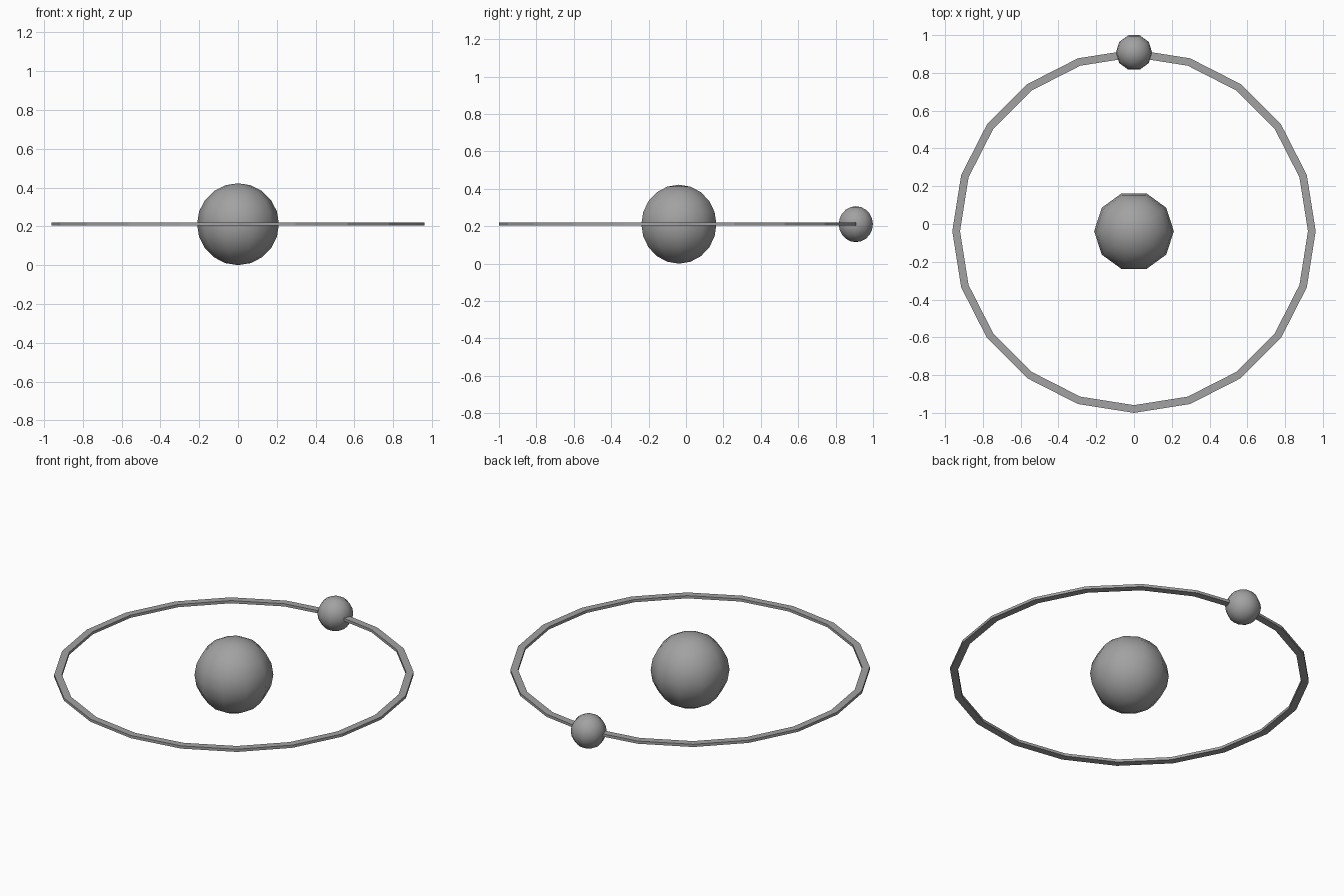
import bpy, bmesh
from math import sin, cos, pi, radians
from mathutils import Vector

cube = bpy.data.objects.get("Cube")
if cube:
    bpy.data.objects.remove(cube, do_unlink=True)

GREY = (0.36, 0.36, 0.36, 1)
grey = bpy.data.materials.new("plain grey")
grey.use_nodes = True
grey.diffuse_color = GREY
grey.node_tree.nodes["Principled BSDF"].inputs["Base Color"].default_value = GREY

CENTRE = Vector((0, -0.038, 0.211))


def lathe(name, profile, steps, location, closed=False, smooth=False):
    """Spin an (x, z) profile about the vertical axis."""
    bm = bmesh.new()
    verts = [bm.verts.new((x, 0, z)) for x, z in profile]
    edges = [bm.edges.new(pair) for pair in zip(verts, verts[1:])]
    if closed:
        edges.append(bm.edges.new((verts[-1], verts[0])))
    bmesh.ops.spin(bm, geom=verts + edges, cent=(0, 0, 0), axis=(0, 0, 1),
                   angle=2 * pi, steps=steps, use_duplicate=False)
    bmesh.ops.remove_doubles(bm, verts=bm.verts, dist=0.0005)
    bmesh.ops.recalc_face_normals(bm, faces=bm.faces)
    for face in bm.faces:
        face.smooth = smooth
    mesh = bpy.data.meshes.new(name)
    bm.to_mesh(mesh)
    bm.free()
    mesh.materials.append(grey)
    obj = bpy.data.objects.new(name, mesh)
    obj.location = location
    bpy.context.collection.objects.link(obj)
    return obj


def ball(name, radius, location, segments=10, rings=10):
    arc = [(radius * sin(pi * i / rings), radius * cos(pi * i / rings))
           for i in range(rings + 1)]
    return lathe(name, arc, segments, location, smooth=True)


# Central planet and the small moon sitting on the orbit
ball("planet", 0.211, CENTRE)
ball("moon", 0.096, CENTRE + Vector((0, 0.946, 0)))

# Flat, twenty-sided orbit band with a rectangular section
inner, outer, half = 0.921, 0.962, 0.008
lathe("orbit_ring", [(inner, -half), (outer, -half), (outer, half), (inner, half)],
      20, CENTRE, closed=True)
